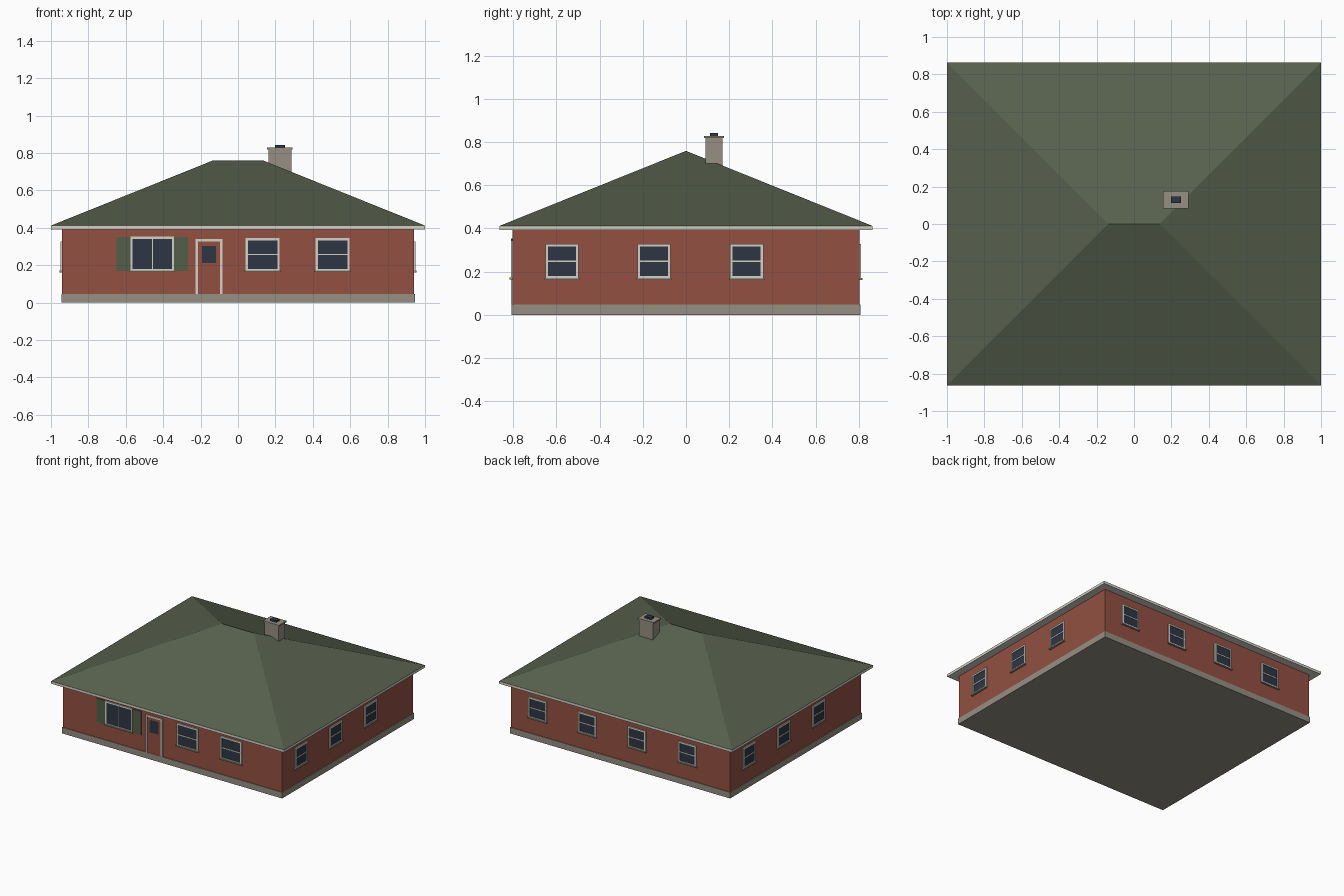
import bpy
import bmesh
import math
from mathutils import Matrix, Vector

cube = bpy.data.objects.get("Cube")
if cube:
    bpy.data.objects.remove(cube, do_unlink=True)


def material(name, rgb):
    """Flat colour from 8-bit sRGB, stored as linear."""
    lin = [((c / 255 + 0.055) / 1.055) ** 2.4 for c in rgb]
    mat = bpy.data.materials.new(name)
    mat.use_nodes = True
    mat.diffuse_color = (*lin, 1)
    bsdf = mat.node_tree.nodes["Principled BSDF"]
    bsdf.inputs["Base Color"].default_value = (*lin, 1)
    bsdf.inputs["Roughness"].default_value = 0.9
    return mat


BRICK = material("brick red", (147, 80, 66))
STONE = material("stone grey", (150, 143, 131))
TRIM = material("off white trim", (212, 209, 198))
GLASS = material("dark glass", (46, 54, 68))
GREEN = material("roof green", (87, 96, 77))
SHUTTER = material("shutter green", (82, 95, 74))
DOOR = material("door red", (146, 78, 65))


def build(name, boxes, matrix=Matrix()):
    """One object from boxes given as (material, x range, y range, z range)."""
    mats = []
    bm = bmesh.new()
    for mat, *ranges in boxes:
        if mat not in mats:
            mats.append(mat)
        size = [b - a for a, b in ranges]
        mid = [(a + b) / 2 for a, b in ranges]
        place = Matrix.Translation(mid) @ Matrix.Diagonal((*size, 1))
        verts = bmesh.ops.create_cube(bm, size=1, matrix=place)["verts"]
        for face in {f for v in verts for f in v.link_faces}:
            face.material_index = mats.index(mat)
    return finish(name, bm, mats, matrix)


def finish(name, bm, mats, matrix=Matrix()):
    bmesh.ops.recalc_face_normals(bm, faces=bm.faces)
    mesh = bpy.data.meshes.new(name)
    bm.to_mesh(mesh)
    bm.free()
    for mat in mats:
        mesh.materials.append(mat)
    obj = bpy.data.objects.new(name, mesh)
    obj.matrix_world = matrix
    bpy.context.collection.objects.link(obj)
    return obj


def span(mid, half):
    return (mid - half, mid + half)


# Main body
WX, WY = 0.94, 0.803
EAVE_X, EAVE_Y = 1.0, 0.863
BASE, EAVE, RIDGE = 0.047, 0.412, 0.759
build("foundation", [(STONE, span(0, WX + 0.005), span(0, WY + 0.005), (0, BASE))])
build("brick_walls", [(BRICK, span(0, WX), span(0, WY), (BASE, 0.4))])
build("fascia_and_soffit", [(TRIM, span(0, EAVE_X), span(0, EAVE_Y), (0.392, EAVE))])

# Hipped roof with a short ridge
bm = bmesh.new()
points = [(x * EAVE_X, y * EAVE_Y, EAVE) for x in (-1, 1) for y in (-1, 1)]
points += [(x * 0.137, 0, RIDGE) for x in (-1, 1)]
corners = [bm.verts.new(p) for p in points]
for ids in ((0, 2, 5, 4), (3, 1, 4, 5), (1, 0, 4), (2, 3, 5), (0, 1, 3, 2)):
    bm.faces.new([corners[i] for i in ids])
finish("hipped_roof", bm, [GREEN])

# Chimney
CX, CY = 0.224, 0.13
build("chimney", [
    (STONE, span(CX, 0.061), span(CY, 0.04), (0.6, 0.818)),
    (STONE, span(CX, 0.068), span(CY, 0.047), (0.818, 0.829)),
    (GLASS, span(CX, 0.027), span(CY, 0.018), (0.829, 0.842)),
])


def wall_frame(turns, dist):
    """Local frame on a wall: x along it, -y outward, z up."""
    rot = Matrix.Rotation(turns * math.pi / 2, 4, "Z")
    return rot @ Matrix.Translation(Vector((0, -dist, 0)))


def frame_bars(u, half, low, high, width, sides_only=False):
    """Casing bars around an opening."""
    depth = (-0.008, 0.01)
    bars = [(TRIM, (u - half, u - half + width), depth, (low, high)),
            (TRIM, (u + half - width, u + half), depth, (low, high)),
            (TRIM, span(u, half), depth, (high - width, high))]
    if not sides_only:
        bars.append((TRIM, span(u, half), depth, (low, low + width)))
    return bars


def window(name, matrix, u, half, low, high, upright=False):
    """Cased window with one glazing bar and a sill."""
    mid = (low + high) / 2
    boxes = frame_bars(u, half, low, high, 0.012)
    boxes.append((GLASS, span(u, half - 0.01), (-0.003, 0.01), (low, high - 0.01)))
    if upright:
        boxes.append((TRIM, span(u, 0.003), (-0.006, 0.01), (low, high)))
    else:
        boxes.append((TRIM, span(u, half - 0.01), (-0.006, 0.01), span(mid, 0.0035)))
    boxes.append((STONE, span(u, half + 0.005), (-0.014, 0.01), (low - 0.005, low + 0.004)))
    build(name, boxes, matrix)


# Front wall: picture window with shutters, door and two sash windows
front = wall_frame(0, WY)
window("picture_window", front, -0.458, 0.117, 0.169, 0.353, upright=True)
for side, u in (("right", -0.612), ("left", -0.304)):
    build(f"shutter_{side}", [(SHUTTER, span(u, 0.038), (-0.006, 0.01), (0.169, 0.352))], front)
for i, u in enumerate((0.132, 0.506)):
    window(f"front_window_{i + 1}", front, u, 0.091, 0.169, 0.345)

DU = -0.155
build("front_door", frame_bars(DU, 0.072, BASE, 0.34, 0.013, sides_only=True) + [
    (DOOR, span(DU, 0.06), (-0.003, 0.01), (BASE, 0.33)),
    (GLASS, span(DU, 0.038), (-0.005, 0.01), (0.211, 0.302)),
], front)

# Side and back walls: rows of smaller sash windows
rows = (("left", 1, WX, (-0.574, -0.148, 0.281)),
        ("right", 3, WX, (-0.574, -0.148, 0.281)),
        ("back", 2, WY, (-0.71, -0.283, 0.144, 0.577)))
for wall, turns, dist, places in rows:
    for i, u in enumerate(places):
        window(f"{wall}_window_{i + 1}", wall_frame(turns, dist), u, 0.077, 0.167, 0.328)
